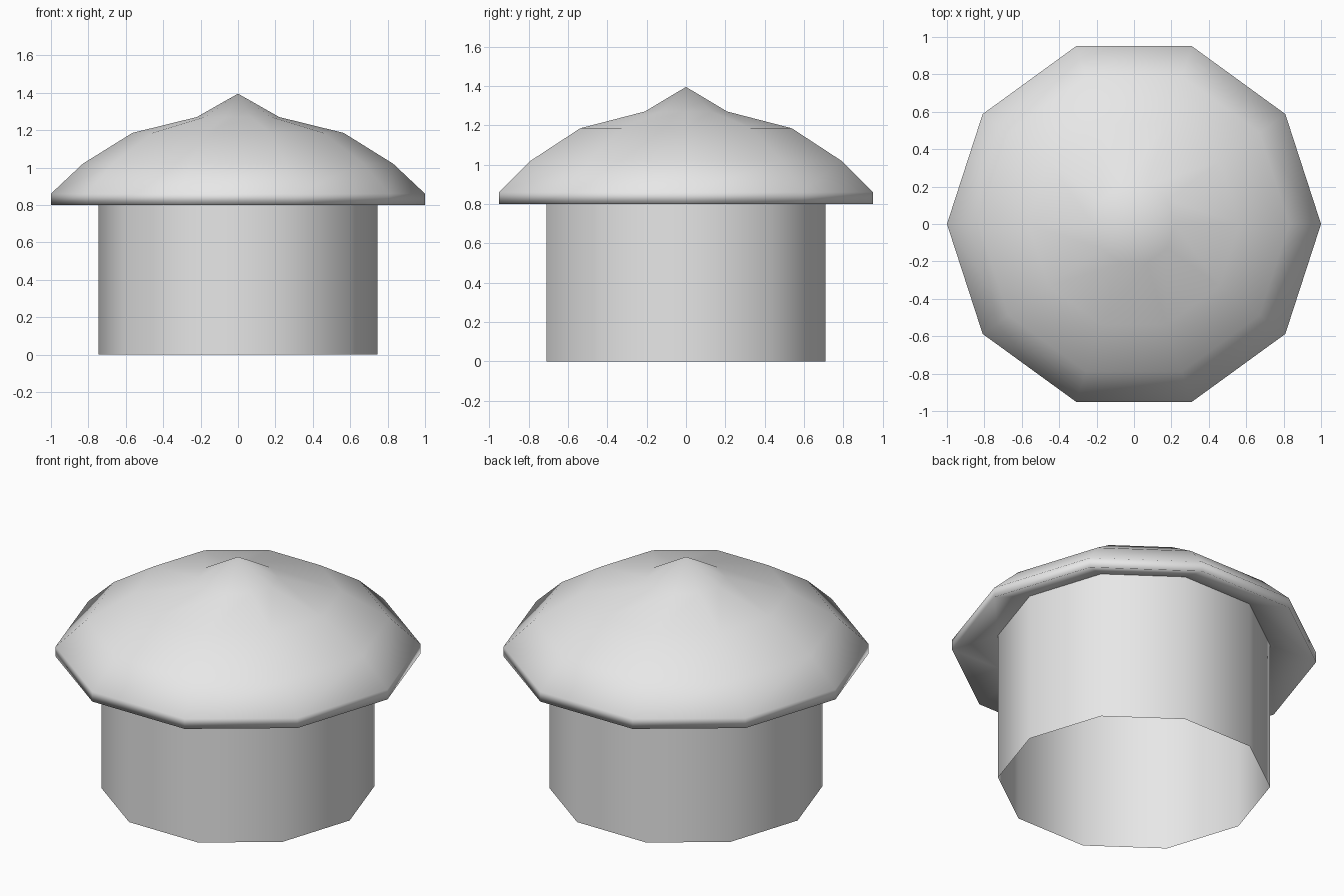
import bpy
import bmesh
from math import cos, sin, tau

SIDES = 10

cube = bpy.data.objects.get("Cube")
if cube:
    bpy.data.objects.remove(cube, do_unlink=True)

grey = bpy.data.materials.new("plain_grey")
grey.use_nodes = True
grey.diffuse_color = (0.8, 0.8, 0.8, 1)
grey.node_tree.nodes["Principled BSDF"].inputs["Base Color"].default_value = grey.diffuse_color


def lathe(name, profile):
    """Turn a (radius, height) profile into a smooth ten-sided surface."""
    bm = bmesh.new()
    rings = []
    for r, z in profile:
        if r == 0:
            rings.append([bm.verts.new((0, 0, z))] * SIDES)
        else:
            rings.append([bm.verts.new((r * cos(tau * i / SIDES), r * sin(tau * i / SIDES), z))
                          for i in range(SIDES)])
    for low, high in zip(rings, rings[1:]):
        for i in range(SIDES):
            j = (i + 1) % SIDES
            corners = [low[i], low[j], high[j], high[i]]
            bm.faces.new(list(dict.fromkeys(corners))).smooth = True
    mesh = bpy.data.meshes.new(name)
    bm.to_mesh(mesh)
    bm.free()
    mesh.materials.append(grey)
    obj = bpy.data.objects.new(name, mesh)
    bpy.context.collection.objects.link(obj)
    return obj


# Open-bottomed wall, tucked up under the eaves
lathe("round_wall", [(0.747, 0), (0.747, 0.9)])

# Roof: sloped underside of the eaves, upright rim, dome and pointed peak
lathe("domed_roof", [(0.747, 0.9), (1, 0.8), (1, 0.86), (0.83, 1.02),
                     (0.565, 1.185), (0.22, 1.27), (0, 1.395)])
